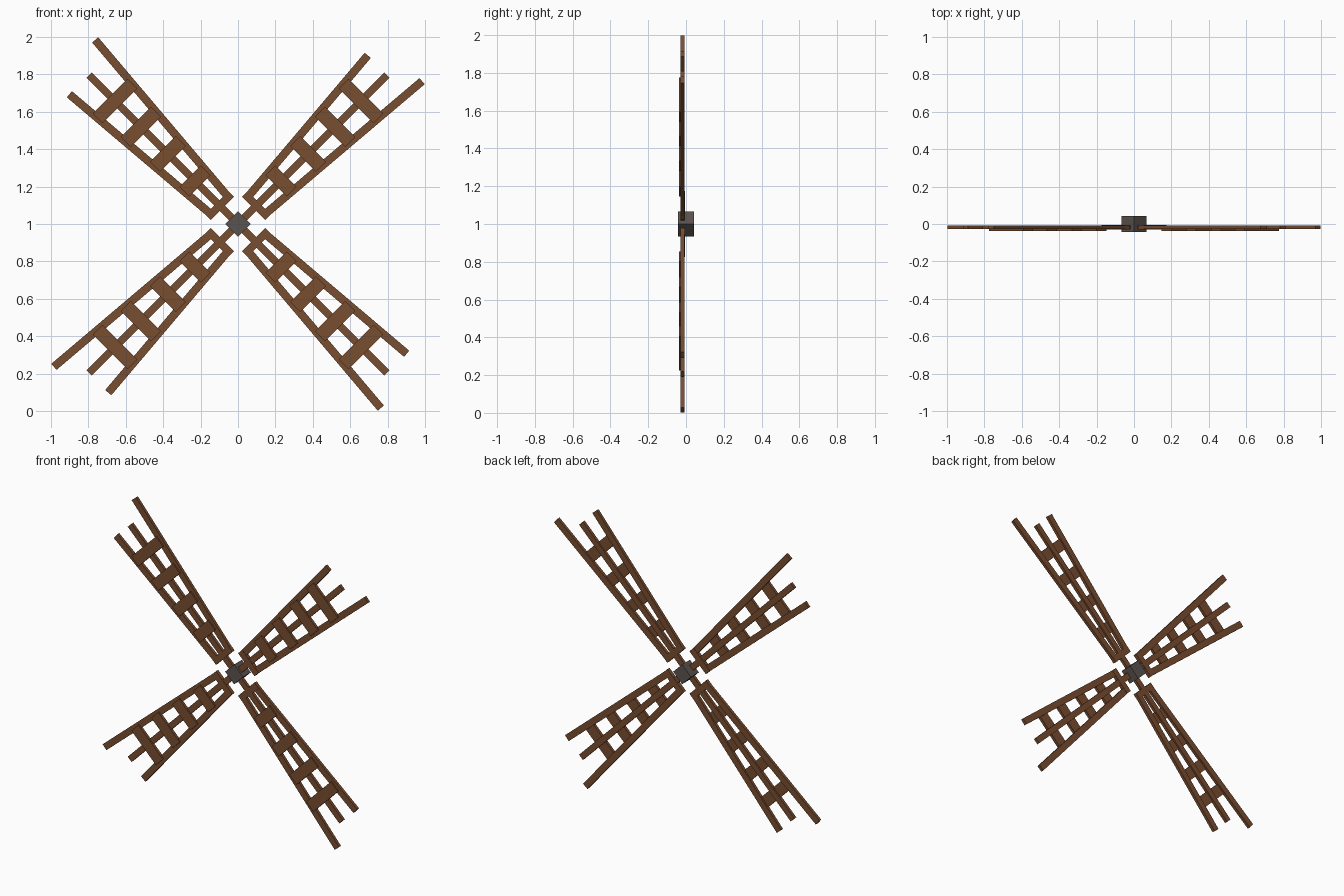
import bpy, bmesh, math
from mathutils import Matrix, Vector

if "Cube" in bpy.data.objects:
    bpy.data.objects.remove(bpy.data.objects["Cube"])


def make_mat(name, rgb):
    m = bpy.data.materials.new(name)
    m.diffuse_color = (*rgb, 1)
    m.use_nodes = True
    m.node_tree.nodes["Principled BSDF"].inputs["Base Color"].default_value = m.diffuse_color
    return m


wood = make_mat("brown_wood", (0.19, 0.074, 0.03))
iron = make_mat("grey_hub", (0.105, 0.088, 0.078))

CENTRE = Vector((0, 0, 1))


def beam(name, a, b, width, y0, y1, turn, mat=wood):
    """Flat beam from a to b, in sail coordinates (outward, sideways), turned about the hub."""
    a, b = Vector(a), Vector(b)
    d = b - a
    mid = (a + b) / 2
    bm = bmesh.new()
    bmesh.ops.create_cube(bm, size=1)
    # a turn about -y carries x towards z
    local = (Matrix.Translation((mid.x, (y0 + y1) / 2, mid.y))
             @ Matrix.Rotation(-math.atan2(d.y, d.x), 4, 'Y')
             @ Matrix.Diagonal((d.length, y1 - y0, width, 1)))
    bm.transform(Matrix.Translation(CENTRE) @ Matrix.Rotation(-turn, 4, 'Y') @ local)
    me = bpy.data.meshes.new(name)
    bm.to_mesh(me)
    bm.free()
    me.materials.append(mat)
    ob = bpy.data.objects.new(name, me)
    bpy.context.collection.objects.link(ob)
    return ob


def spread(u):
    """Sideways distance of the outer rails at distance u from the hub."""
    return 0.065 + 0.083 * (u - 0.14)


# hub: square block set on its corner
beam("hub", (-0.0475, 0), (0.0475, 0), 0.095, -0.042, 0.042, math.radians(45), iron)

for i in range(4):
    t = math.radians(45 + 90 * i)
    # three rails fanning outwards, the clockwise one longer
    beam("sail_spar", (0.03, 0), (1.125, 0), 0.04, -0.028, -0.008, t)
    beam("sail_short_rail", (0.14, spread(0.14)), (1.128, spread(1.128)),
         0.043, -0.028, -0.008, t)
    beam("sail_long_rail", (0.14, -spread(0.14)), (1.236, -spread(1.236)),
         0.043, -0.028, -0.008, t)
    # inner crosspiece
    beam("sail_inner_bar", (0.139, -0.087), (0.139, 0.087), 0.043, -0.030, -0.006, t)
    # wide slats across the front of the rails
    for u in (0.325, 0.53, 0.735, 0.93):
        s = spread(u)
        beam("sail_slat", (u, -s), (u, s), 0.075, -0.037, -0.018, t)
